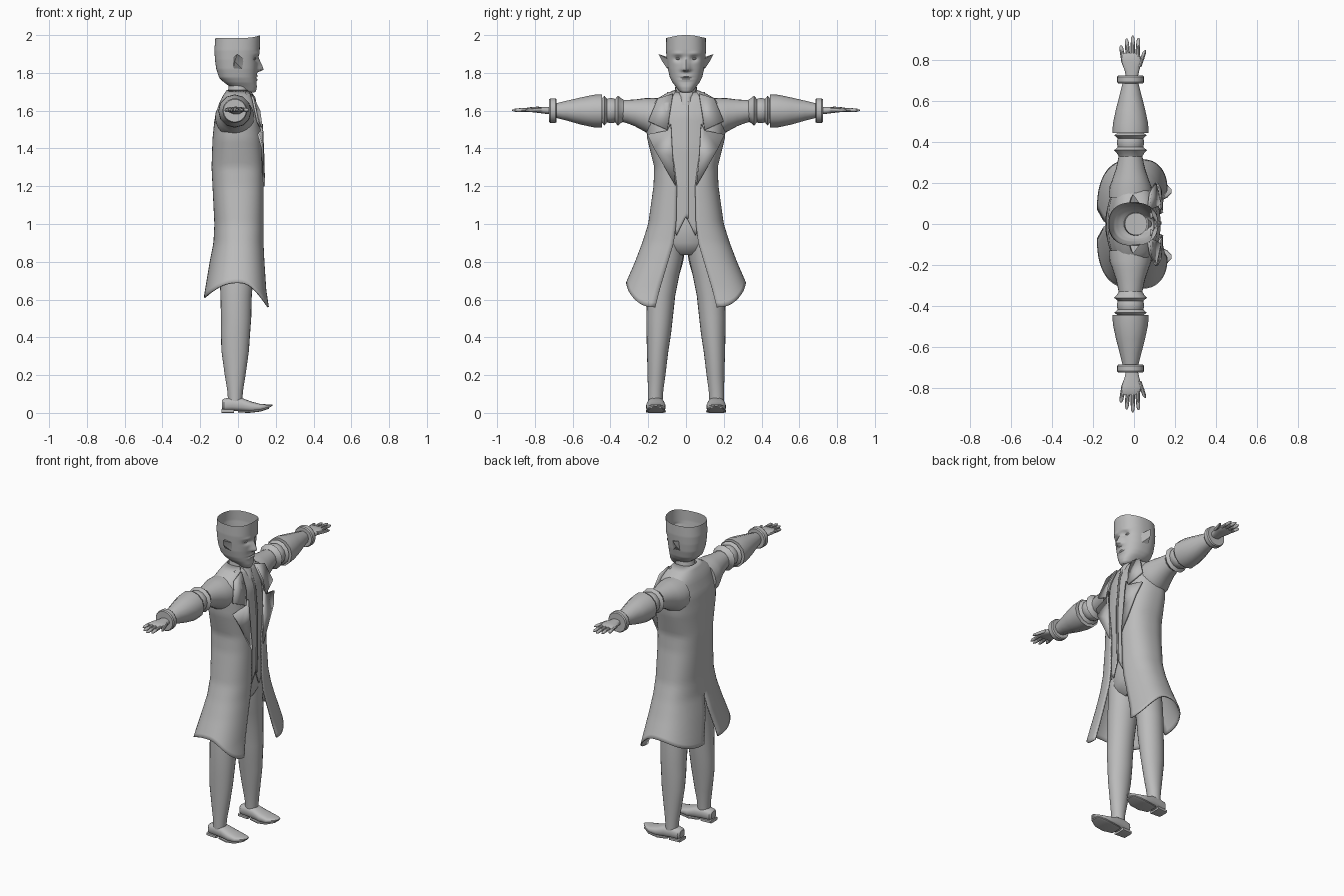
import bpy, math

grey = bpy.data.materials.new("plain grey")
grey.diffuse_color = (0.5, 0.5, 0.5, 1)


def add(name, verts, faces, mirror=False, thick=0):
    me = bpy.data.meshes.new(name)
    me.from_pydata(verts, [], faces)
    me.materials.append(grey)
    ob = bpy.data.objects.new(name, me)
    bpy.context.collection.objects.link(ob)
    if mirror:
        m = ob.modifiers.new("mirror", 'MIRROR')
        m.use_axis = (False, True, False)
    if thick:
        s = ob.modifiers.new("thickness", 'SOLIDIFY')
        s.thickness, s.offset = thick, -1
    return ob


def grid(name, rows, closed=False, caps=False, **kw):
    """Skin a list of equal-length point rows."""
    n = len(rows[0])
    verts = [p for r in rows for p in r]
    faces = []
    for i in range(len(rows) - 1):
        for j in range(n if closed else n - 1):
            k = (j + 1) % n
            faces.append((i*n + j, (i+1)*n + j, (i+1)*n + k, i*n + k))
    if caps:
        faces += [tuple(range(n)), tuple(range(len(verts) - 1, len(verts) - n - 1, -1))]
    return add(name, verts, faces, **kw)


def lerp_rows(table, t):
    """Interpolate a table whose first column runs up or down."""
    tab = sorted(table)
    t = min(max(t, tab[0][0]), tab[-1][0])
    for a, b in zip(tab, tab[1:]):
        if t <= b[0]:
            f = (t - a[0]) / (b[0] - a[0])
            return [p + (q - p) * f for p, q in zip(a, b)]


def spow(v, p):
    return math.copysign(abs(v) ** p, v)


def loft(name, axis, table, n=24, p=1.0, **kw):
    """table rows: position on axis, two centres, two radii."""
    rows = []
    for t, c1, c2, r1, r2 in table:
        row = []
        for i in range(n):
            a = 2 * math.pi * i / n
            q = [c1 + r1 * spow(math.cos(a), p), c2 + r2 * spow(math.sin(a), p)]
            q.insert("xyz".index(axis), t)
            row.append(tuple(q))
        rows.append(row)
    return grid(name, rows, closed=True, caps=True, **kw)


# --- head: open-topped shell with face relief ---
HEAD = [(1.695, .085, .03, .02), (1.702, .095, 0, .035), (1.725, .1, -.04, .052),
        (1.75, .098, -.075, .072), (1.775, .098, -.1, .085), (1.82, .102, -.115, .096),
        (1.87, .106, -.122, .102), (1.92, .115, -.125, .106), (1.985, .117, -.12, .105)]


def bump(v, centre, width):
    return math.exp(-((v - centre) / width) ** 2)


rows = []
for i in range(49):
    z = 1.695 + .29 * i / 48
    _, xf, xb, w = lerp_rows(HEAD, z)
    row = []
    for j in range(72):
        a = 2 * math.pi * j / 72
        c, s = math.cos(a), math.sin(a)
        x = (xf + xb) / 2 + (xf - xb) / 2 * spow(c, .85)
        y = w * spow(s, .85)
        zz = z
        if c > 0:
            ay = abs(y)
            nose = max(0, min(1, (1.885 - z) / .06)) * (1 if z > 1.815 else bump(z, 1.815, .008))
            x += .032 * nose * bump(y, 0, .013 + .008 * nose)
            x -= .014 * bump(ay, .042, .02) * bump(z, 1.875, .014)   # eye sockets
            x += .006 * bump(ay, .045, .03) * bump(z, 1.902, .01)    # brows
            x += .006 * bump(y, 0, .03) * (bump(z, 1.782, .006) + bump(z, 1.765, .006))
            x -= .004 * bump(y, 0, .03) * bump(z, 1.774, .004)       # mouth line
            if i == 48:
                zz += .015 * c ** 3
        row.append((x, y, zz))
    rows.append(row)
grid("head", rows, closed=True)
for z_mid, tall in ((1.876, .007),):
    loft("eye", "x", [(.078, .042, z_mid, .016, tall), (.088, .042, z_mid, .014, tall),
                      (.094, .042, z_mid, .006, tall * .5)], 12, mirror=True)
loft("neck", "z", [(1.6, -.01, 0, .07, .085), (1.66, -.005, 0, .062, .07),
                   (1.70, .005, 0, .058, .058), (1.77, .01, 0, .055, .055)])
# pointed ears, hollowed toward the front
add("ear", [(-.025, .098, 1.825), (.022, .098, 1.82), (.03, .098, 1.875), (-.02, .102, 1.885),
            (-.005, .146, 1.9), (.002, .11, 1.855), (-.018, .125, 1.86)],
    [(0, 1, 6), (0, 6, 3), (6, 4, 3), (1, 5, 4, 6), (1, 2, 5), (2, 4, 5), (2, 3, 4)], mirror=True)

# --- long coat: half shell from front edge round to the back vent ---
COAT = [(1.71, .05, .05, 0, .06, -.06, 0), (1.68, .07, .07, -.01, .13, -.08, 0),
        (1.64, .09, .085, -.02, .185, -.10, 0), (1.55, .115, .09, -.02, .215, -.125, 0),
        (1.45, .125, .085, -.015, .205, -.135, 0), (1.3, .132, .06, 0, .168, -.14, 0),
        (1.2, .135, .048, 0, .172, -.135, 0), (1.0, .135, .052, 0, .2, -.125, 0),
        (.9, .135, .065, 0, .232, -.13, 0), (.8, .14, .095, 0, .27, -.15, .015),
        (.65, .15, .14, 0, .335, -.175, .06), (.55, .165, .165, 0, .36, -.19, .085)]
rows = []
for i in range(49):
    row = []
    for j in range(33):
        a = math.pi * j / 32
        c, s = math.cos(a), math.sin(a)
        hem = .69 - (.13 if c > 0 else .08) * c * c
        z = 1.71 + (hem - 1.71) * i / 48
        _, xf, yf, xs, ys, xb, yb = lerp_rows(COAT, z)
        x = xs + ((xf - xs) if c > 0 else (xs - xb)) * spow(c, .85)
        y0 = yf if c > 0 else yb
        row.append((x, y0 + (ys - y0) * max(s, 0) ** .85, z))
    rows.append(row)
grid("coat", rows, mirror=True, thick=.008)

# collar and lapel plates standing off the chest
add("collar", [(.075, .07, 1.69), (.085, .15, 1.665), (.11, .2, 1.545), (.132, .1, 1.5),
               (.118, .085, 1.6)], [(4, 3, 2, 1, 0)], mirror=True, thick=.012)
add("lapel", [(.132, .08, 1.53), (.13, .1, 1.495), (.115, .205, 1.475), (.135, .17, 1.4),
              (.143, .055, 1.2), (.14, .07, 1.35)], [(5, 4, 3, 2, 1, 0)], mirror=True, thick=.012)

# --- waistcoat front with pointed hem and a button placket ---
VEST = [(1.7, .06), (1.66, .085), (1.58, .115), (1.4, .13), (1.2, .13), (.94, .122)]


def vest_rows(ys, top, hem, lift):
    out = []
    for i in range(25):
        row = []
        for y in ys:
            z = top + (hem(y) - top) * i / 24
            row.append((lerp_rows(VEST, z)[1] - 1.5 * y * y + lift, y, z))
        out.append(row)
    return out


def vest_hem(y):
    y = abs(y)
    return 1.04 - 2 * y if y < .05 else .94 + 1.8 * (y - .05)


grid("waistcoat", vest_rows([-.1 + .01 * k for k in range(21)], 1.7, vest_hem, 0), thick=.008)
grid("placket", vest_rows([0, .004, .008, .012], 1.66, lambda y: 1.03, .005), thick=.006)
loft("cravat", "z", [(1.63, .08, 0, .02, .03), (1.67, .07, 0, .022, .028), (1.70, .05, 0, .02, .045)], 12)

# --- trousers ---
loft("hips", "z", [(1.1, 0, 0, .105, .15), (.98, 0, 0, .112, .16), (.9, 0, 0, .105, .15),
                   (.86, 0, 0, .085, .12), (.835, 0, 0, .05, .08)], 32)
loft("leg", "z", [(.95, 0, .085, .1, .08), (.82, -.005, .1, .095, .085), (.73, -.007, .117, .09, .082),
                  (.62, -.01, .132, .083, .075), (.5, -.01, .14, .08, .07), (.42, -.013, .144, .077, .065),
                  (.33, -.015, .15, .073, .057), (.2, -.015, .156, .055, .047), (.12, -.015, .161, .042, .041),
                  (.06, -.015, .163, .037, .039)], 24, mirror=True)

# --- shoes: raised toe, heel block ---
loft("shoe", "x", [(-.085, .16, .045, .025, .022), (-.075, .16, .043, .036, .032), (-.03, .16, .047, .043, .036),
                   (.02, .16, .043, .046, .036), (.07, .16, .032, .052, .028), (.12, .16, .029, .05, .018),
                   (.16, .16, .035, .032, .01), (.182, .16, .041, .01, .004)], 20, .75, mirror=True)
loft("heel", "x", [(-.088, .16, .01, .035, .01), (-.02, .16, .01, .04, .01)], 16, .4, mirror=True)
loft("sole", "x", [(0, .16, .008, .04, .006), (.06, .16, .006, .053, .006), (.12, .16, .013, .052, .006),
                   (.165, .16, .027, .03, .005)], 16, .5, mirror=True)


# --- arms: turned profiles along y ---
def arm_part(name, profile, n=24):
    loft(name, "y", [(y, -.017, z, r, r) for y, z, r in profile], n, mirror=True)


arm_part("upper_sleeve", [(.13, 1.562, .105), (.18, 1.565, .103), (.22, 1.578, .088),
                          (.27, 1.588, .071), (.31, 1.595, .062), (.345, 1.598, .055)])
arm_part("elbow_band", [(y, 1.6, r) for y, r in
                        ((.33, .058), (.345, .066), (.36, .08), (.375, .062), (.39, .066),
                         (.405, .066), (.418, .062), (.432, .079), (.448, .06))], 12)
arm_part("forearm", [(.445, 1.598, .088), (.49, 1.598, .086), (.56, 1.598, .071),
                     (.63, 1.6, .053), (.69, 1.6, .038)], 12)
arm_part("cuff", [(.685, 1.6, .04), (.685, 1.6, .06), (.692, 1.6, .065), (.718, 1.6, .065),
                  (.725, 1.6, .06), (.725, 1.6, .035)])

# --- hands ---
loft("palm", "y", [(.71, -.01, 1.6, .027, .02), (.75, -.01, 1.602, .036, .018), (.79, -.012, 1.605, .05, .016),
                   (.825, -.018, 1.606, .046, .013), (.835, -.018, 1.606, .04, .008)], 16, .8, mirror=True)
# root x, root y, tip x, tip y
for k, (x0, y0, x1, y1) in enumerate([(-.054, .81, -.064, .872), (-.03, .82, -.036, .905),
                                      (-.006, .82, -.006, .92), (.017, .815, .022, .908),
                                      (.025, .765, .055, .85)]):
    prof = [(0, .011), (.5, .0105), (.85, .009), (1, .003)]
    loft("thumb" if k == 4 else "finger", "y",
         [(y0 + (y1 - y0) * f, x0 + (x1 - x0) * f, 1.606 - .004 * f, r, r) for f, r in prof], 10, mirror=True)

# smooth shading with crisp edges
for ob in bpy.context.collection.objects:
    ob.select_set(True)
    bpy.context.view_layer.objects.active = ob
bpy.ops.object.shade_smooth_by_angle(angle=math.radians(35))
